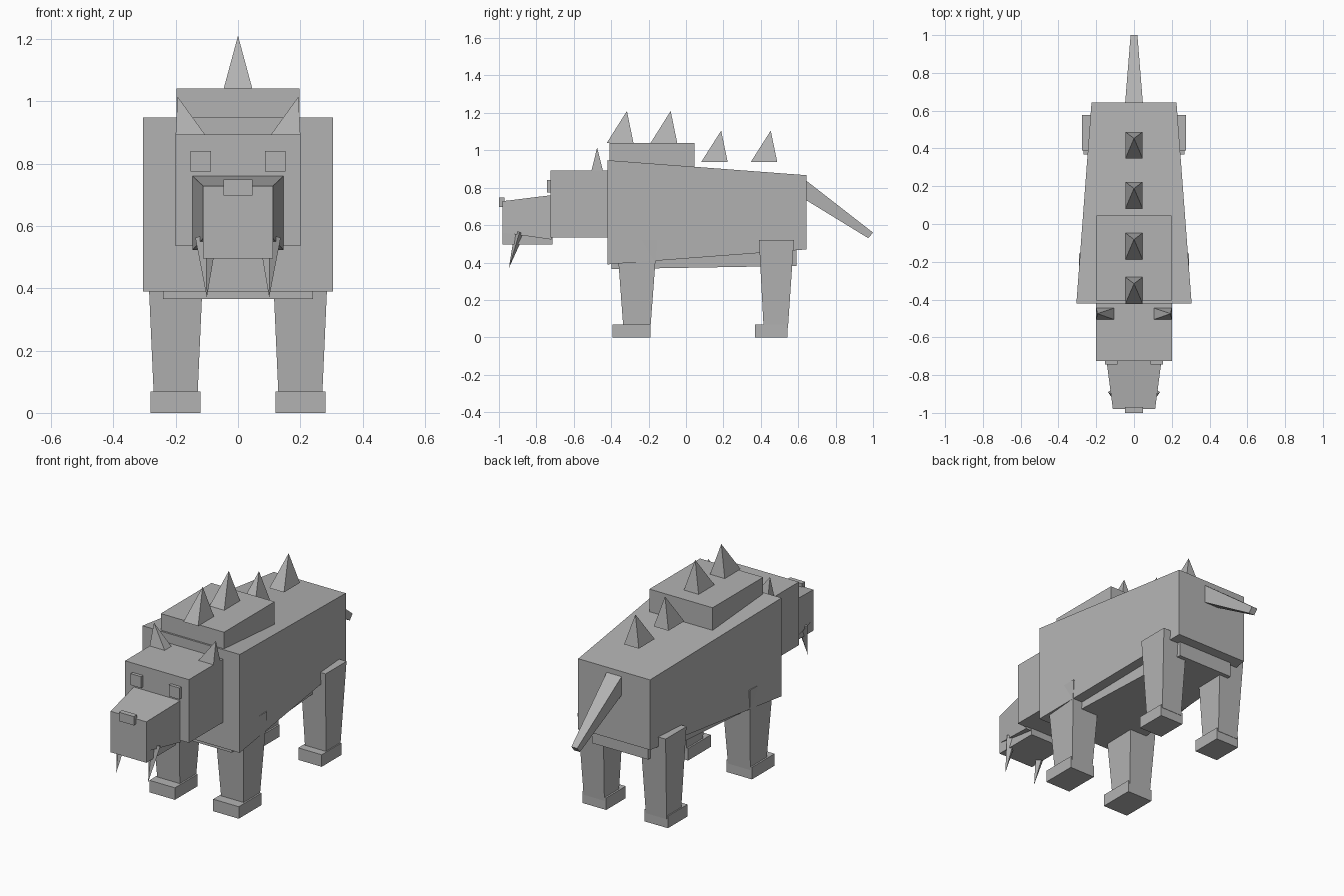
import bpy, bmesh

if "Cube" in bpy.data.objects:
    bpy.data.objects.remove(bpy.data.objects["Cube"])

mat = bpy.data.materials.new("stone grey")
mat.diffuse_color = (0.45, 0.45, 0.45, 1)
mat.use_nodes = True
mat.node_tree.nodes["Principled BSDF"].inputs["Base Color"].default_value = mat.diffuse_color


def make(name, bm):
    bmesh.ops.recalc_face_normals(bm, faces=bm.faces)
    me = bpy.data.meshes.new(name)
    bm.to_mesh(me)
    bm.free()
    me.materials.append(mat)
    ob = bpy.data.objects.new(name, me)
    bpy.context.collection.objects.link(ob)
    return ob


def loft(name, a, b):
    """Closed solid between two four-point rings."""
    bm = bmesh.new()
    ra = [bm.verts.new(p) for p in a]
    rb = [bm.verts.new(p) for p in b]
    bm.faces.new(ra)
    bm.faces.new(rb)
    for i in range(4):
        j = (i + 1) % 4
        bm.faces.new((ra[i], ra[j], rb[j], rb[i]))
    return make(name, bm)


def ring_y(x0, x1, z0, z1, y, y_low=None):
    yl = y if y_low is None else y_low
    return [(x0, yl, z0), (x1, yl, z0), (x1, y, z1), (x0, y, z1)]


def ring_z(x0, x1, y0, y1, z):
    return [(x0, y0, z), (x1, y0, z), (x1, y1, z), (x0, y1, z)]


def box(name, x0, x1, y0, y1, z0, z1):
    return loft(name, ring_z(x0, x1, y0, y1, z0), ring_z(x0, x1, y0, y1, z1))


def pyramid(name, base, apex):
    bm = bmesh.new()
    vs = [bm.verts.new(p) for p in base]
    tip = bm.verts.new(apex)
    bm.faces.new(vs)
    for i in range(4):
        bm.faces.new((vs[i], vs[(i + 1) % 4], tip))
    return make(name, bm)


def mirrored(ob):
    """Give a right-hand part its left twin."""
    ob.modifiers.new("mirror", 'MIRROR').use_axis = (True, False, False)


# Torso, belly and shoulder hump
loft("body", ring_y(-.305, .305, .39, .947, -.42), ring_y(-.225, .225, .47, .867, .643))
loft("belly", ring_y(-.24, .24, .365, .60, -.398), ring_y(-.175, .175, .382, .60, .59))
box("shoulder_hump", -.198, .198, -.408, .045, .88, 1.04)

# Back spikes, leaning backwards
for i, (y, z, h) in enumerate([(-.352, 1.04, .17), (-.118, 1.04, .17),
                               (.152, .937, .168), (.417, .937, .168)]):
    pyramid(f"back_spike_{i + 1}", ring_z(-.046, .046, y - .071, y + .071, z),
            (0, y + .036, z + h))

# Head, snout, jaw, nose
box("head", -.2, .2, -.725, -.40, .535, .893)
loft("snout", ring_y(-.112, .112, .56, .728, -.98), ring_y(-.146, .146, .523, .76, -.72))
box("jaw", -.112, .112, -.98, -.715, .496, .60)
box("nose", -.047, .047, -1.0, -.97, .698, .748)

# Eyes, ears, tusks
mirrored(box("eye", .087, .153, -.743, -.72, .775, .84))
mirrored(pyramid("ear", ring_z(.106, .2, -.505, -.445, .893), (.194, -.475, 1.015)))
mirrored(pyramid("tusk", [(.137, -.89, .562), (.102, -.863, .555),
                          (.067, -.89, .562), (.102, -.915, .572)], (.1, -.947, .37)))

# Tail
loft("tail", ring_y(-.047, .047, .735, .84, .64), ring_y(-.018, .018, .53, .56, 1.0, .975))

# Legs and feet
mirrored(loft("front_leg", ring_z(.13, .27, -.335, -.19, .05),
              ring_z(.109, .291, -.37, -.155, .52)))
mirrored(box("front_foot", .12, .28, -.393, -.19, 0, .068))
mirrored(loft("hind_leg", ring_z(.13, .26, .415, .545, .05),
              ring_z(.115, .276, .39, .577, .52)))
mirrored(box("hind_foot", .12, .267, .368, .543, 0, .068))
